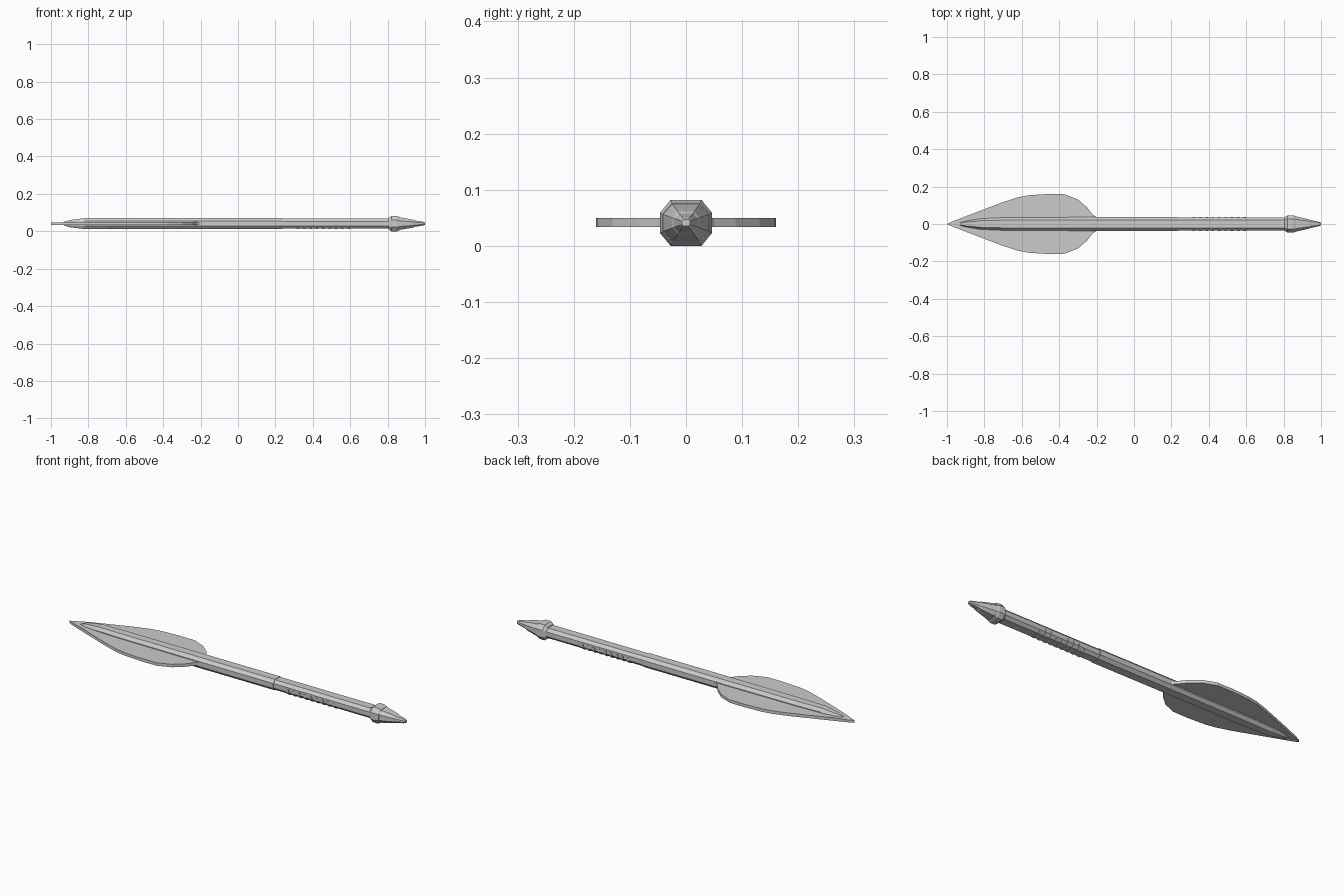
import bpy, bmesh

if "Cube" in bpy.data.objects:
    bpy.data.objects.remove(bpy.data.objects["Cube"])

CZ = 0.041


def make_object(name, bm):
    bmesh.ops.recalc_face_normals(bm, faces=bm.faces[:])
    mesh = bpy.data.meshes.new(name)
    bm.to_mesh(mesh)
    bm.free()
    obj = bpy.data.objects.new(name, mesh)
    bpy.context.collection.objects.link(obj)
    return obj


def loft(name, sections, flat_y=0.6, flat_z=0.45):
    """Eight-sided loft along x; each section is (x, half width, half height)."""
    bm = bmesh.new()
    rings = []
    for x, ry, rz in sections:
        a, b = ry * flat_y, rz * flat_z
        ring = [(a, rz), (ry, b), (ry, -b), (a, -rz),
                (-a, -rz), (-ry, -b), (-ry, b), (-a, rz)]
        rings.append([bm.verts.new((x, y, CZ + z)) for y, z in ring])
    for r, s in zip(rings, rings[1:]):
        for i in range(8):
            j = (i + 1) % 8
            bm.faces.new((r[i], r[j], s[j], s[i]))
    bm.faces.new(rings[0])
    bm.faces.new(rings[-1])
    return make_object(name, bm)


# Leaf-shaped flat blade
half = [(-0.97, 0.014), (-0.90, 0.041), (-0.80, 0.079), (-0.70, 0.117),
        (-0.62, 0.143), (-0.56, 0.154), (-0.46, 0.16), (-0.37, 0.159),
        (-0.30, 0.131), (-0.25, 0.088), (-0.22, 0.05), (-0.19, 0.03)]
outline = [(-1.0, 0.0)] + half + [(x, -y) for x, y in reversed(half)]
bm = bmesh.new()
base = bm.faces.new([bm.verts.new((x, y, 0.034)) for x, y in outline])
top = bmesh.ops.extrude_face_region(bm, geom=[base])["geom"]
for v in [g for g in top if isinstance(g, bmesh.types.BMVert)]:
    v.co.z = 0.050 if v.co.x > -0.95 else 0.047
make_object("blade", bm)

# Front shaft, tapering into a ridge over the blade
loft("front_shaft", [(-0.93, 0.008, 0.010), (-0.90, 0.016, 0.019),
                     (-0.82, 0.029, 0.029), (-0.70, 0.034, 0.029),
                     (-0.20, 0.037, 0.029), (0.235, 0.037, 0.029)])

# Rear shaft, slightly slimmer
loft("rear_shaft", [(0.22, 0.034, 0.027), (0.82, 0.036, 0.027)])

# Grip ribs under the rear shaft
for i in range(9):
    x = 0.32 + i * 0.034
    bm = bmesh.new()
    prof = [(-0.037, 0.044), (-0.037, 0.027), (-0.022, 0.0115),
            (0.022, 0.0115), (0.037, 0.027), (0.037, 0.044)]
    a = [bm.verts.new((x - 0.007, y, z)) for y, z in prof]
    b = [bm.verts.new((x + 0.007, y, z)) for y, z in prof]
    for k in range(6):
        n = (k + 1) % 6
        bm.faces.new((a[k], a[n], b[n], b[k]))
    bm.faces.new(a)
    bm.faces.new(b)
    make_object(f"grip_rib_{i + 1}", bm)

# Pommel collar
loft("collar", [(0.805, 0.036, 0.030), (0.82, 0.046, 0.041),
                (0.85, 0.046, 0.041), (0.865, 0.042, 0.035)])

# Pointed pommel with a small step
loft("pommel", [(0.86, 0.042, 0.034), (0.91, 0.031, 0.026),
                (0.94, 0.024, 0.020), (0.945, 0.021, 0.017),
                (0.99, 0.011, 0.010), (1.0, 0.007, 0.006)])
